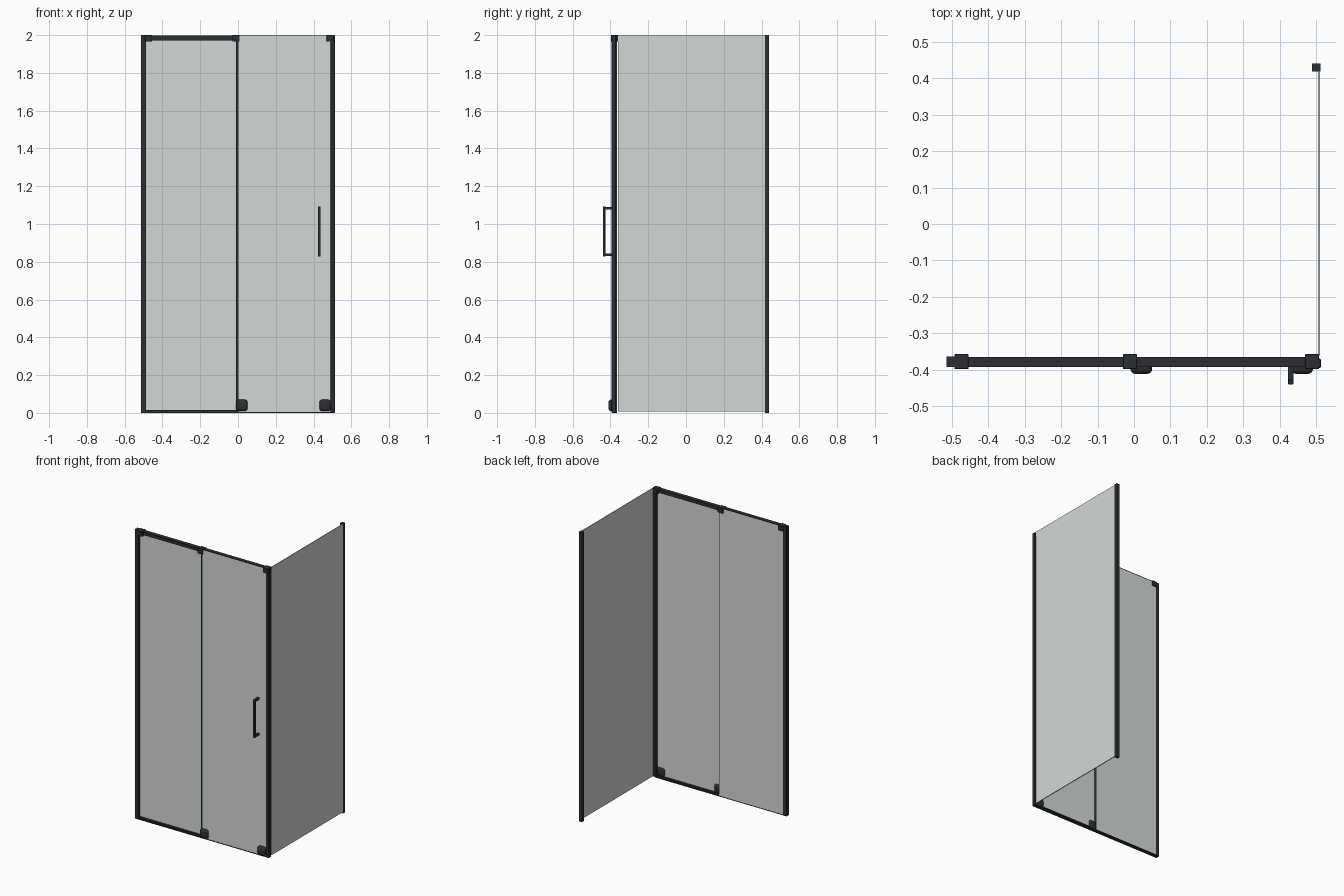
import bpy, math

if "Cube" in bpy.data.objects:
    bpy.data.objects.remove(bpy.data.objects["Cube"])


def material(name, rgb):
    m = bpy.data.materials.new(name)
    m.diffuse_color = (*rgb, 1)
    m.use_nodes = True
    m.node_tree.nodes["Principled BSDF"].inputs["Base Color"].default_value = m.diffuse_color
    return m


BLACK = material("black_metal", (0.025, 0.028, 0.032))
GLASS = material("glass", (0.65, 0.69, 0.68))


def box(name, x, y, z, mat=BLACK, bevel=0.0, segments=1):
    """Box from (min, max) ranges, with optional baked bevel."""
    bpy.ops.mesh.primitive_cube_add(
        size=1, location=[(a + b) / 2 for a, b in (x, y, z)])
    ob = bpy.context.object
    ob.name = name
    ob.scale = [b - a for a, b in (x, y, z)]
    bpy.ops.object.transform_apply(location=False, rotation=False, scale=True)
    ob.data.materials.append(mat)
    if bevel:
        mod = ob.modifiers.new("bevel", 'BEVEL')
        mod.width = bevel
        mod.segments = segments
        bpy.ops.object.modifier_apply(modifier=mod.name)
        if segments > 1:
            bpy.ops.object.shade_smooth_by_angle(angle=math.radians(35))
    return ob


# Glass panes: fixed pane behind the rails, door pane in front, return side pane
box("fixed_glass", (-0.495, 0.004), (-0.371, -0.365), (0.006, 1.994), GLASS)
box("door_glass", (0.002, 0.49), (-0.391, -0.385), (0.006, 1.994), GLASS)
box("side_glass", (0.504, 0.51), (-0.36, 0.43), (0.008, 1.998), GLASS)

# Upright profiles
box("wall_profile_left", (-0.514, -0.488), (-0.392, -0.364), (0, 2))
box("corner_post", (0.489, 0.513), (-0.395, -0.369), (0, 2), bevel=0.003)
box("wall_profile_side", (0.488, 0.512), (0.418, 0.44), (0, 2))
box("door_edge_seal", (-0.011, 0.005), (-0.39, -0.371), (0.003, 1.975))

# Top and bottom rails run between the panes, each with a thin cover over the edges
for name, rail_z, cover_z in (("top", (1.972, 1.996), (1.994, 1.999)),
                              ("bottom", (0.003, 0.014), (0, 0.006))):
    box(name + "_rail", (-0.49, 0.492), (-0.385, -0.371), rail_z)
    box(name + "_rail_cover", (-0.49, 0.492), (-0.392, -0.365), cover_z)

# Clamping blocks on the top rail
for name, x0 in (("left", -0.492), ("middle", -0.03), ("right", 0.469)):
    box("top_block_" + name, (x0, x0 + 0.038), (-0.398, -0.357), (1.965, 2),
        bevel=0.001)

# Rounded guide housings at the foot of the door
for name, x0 in (("middle", -0.01), ("right", 0.431)):
    box("guide_" + name, (x0, x0 + 0.06), (-0.411, -0.374), (0.01, 0.07),
        bevel=0.014, segments=4)

# Door handle
box("handle_bar", (0.423, 0.437), (-0.44, -0.427), (0.828, 1.092), bevel=0.001)
for name, z0 in (("lower", 0.83), ("upper", 1.076)):
    box("handle_mount_" + name, (0.423, 0.437), (-0.43, -0.388), (z0, z0 + 0.014))
